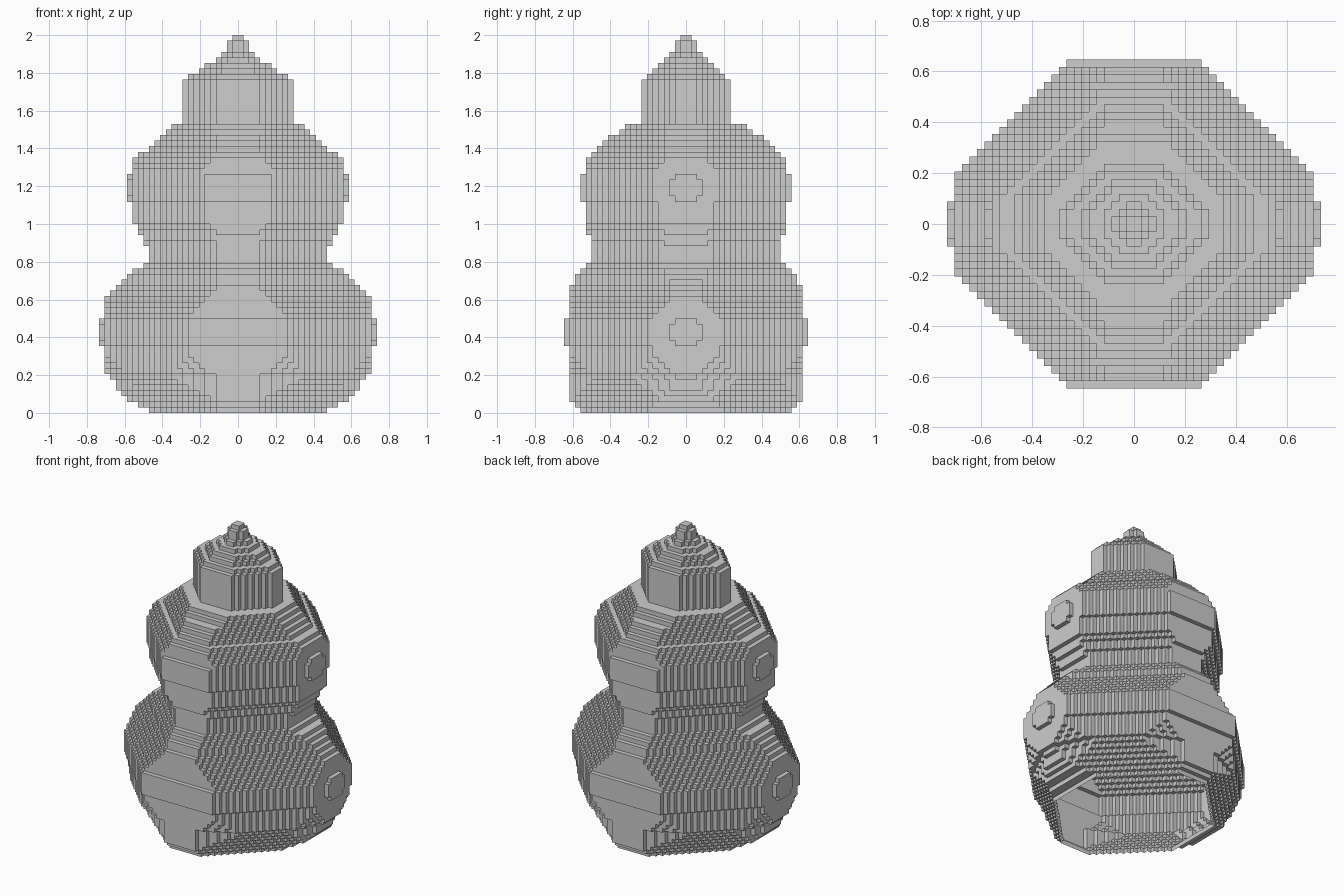
import bpy
import bmesh

# Remove the default cube
cube = bpy.data.objects.get("Cube")
if cube:
    bpy.data.objects.remove(cube, do_unlink=True)

LAYERS = 68
CELL = 2 / LAYERS

# Stepped profile in cells: layer, half width, half depth, diagonal reach
PROFILE = [
    (0, 16, 19, 23), (2, 20, 21, 25), (4, 22, 21, 27), (6, 23, 21, 29),
    (7, 24, 21, 30), (11, 24, 21, 30), (12, 25, 22, 31), (16, 25, 22, 31),
    (17, 24, 21, 30), (20, 24, 21, 27), (22, 22, 21, 25), (24, 20, 20, 24),
    (27, 16, 17, 21), (29, 16, 17, 21), (30, 17, 17, 21), (33, 18, 18, 23),
    (34, 19, 18, 24), (37, 19, 18, 24), (38, 20, 19, 25), (42, 20, 19, 25),
    (43, 19, 18, 25), (45, 19, 18, 23), (49, 14, 14, 18), (51, 12, 11, 16),
    (52, 10, 8, 12), (59, 10, 8, 12), (62, 6, 5, 8), (63, 4, 4, 6),
    (64, 3, 3, 4), (65, 2, 2, 3), (66, 2, 2, 3), (67, 1, 1, 2),
]

# Parts as ranges of layers
PARTS = {
    "lower_bulb": (0, 29),
    "upper_bulb": (29, 52),
    "neck": (52, 63),
    "tip": (63, LAYERS),
}
BULGE_CENTRES = (14, 40)


def section(layer):
    """Half width, half depth and diagonal reach of one layer."""
    for low, high in zip(PROFILE, PROFILE[1:]):
        if low[0] <= layer <= high[0]:
            t = (layer - low[0]) / (high[0] - low[0])
            return [round(p + (q - p) * t) for p, q in zip(low[1:], high[1:])]


def layer_cells(layer):
    """Cells of one layer: a rectangle with its corners cut diagonally."""
    width, depth, reach = section(layer)
    # The flat sides narrow towards the foot, with steeper second cuts
    trim = max(0, 4 - abs(layer - 6))
    step = min(abs(layer - centre) for centre in BULGE_CENTRES)
    cells = set()
    for i in range(width):
        for j in range(depth):
            x, y = i + 1, j + 1
            if x + y > reach:
                continue
            if trim and (2 * x + y > reach + width - trim
                         or x + 2 * y > reach + depth - trim):
                continue
            # Small diamond boss on the side of each bulge
            if x == width and step <= 2 and y > 4 - max(1, step):
                continue
            for cx in (i, -x):
                for cy in (j, -y):
                    cells.add((cx, cy, layer))
    return cells


solid = set()
for layer in range(LAYERS):
    solid |= layer_cells(layer)

# Cell faces, wound so that the normals point outwards
SIDES = {
    (1, 0, 0): ((1, 0, 0), (1, 1, 0), (1, 1, 1), (1, 0, 1)),
    (-1, 0, 0): ((0, 0, 0), (0, 0, 1), (0, 1, 1), (0, 1, 0)),
    (0, 1, 0): ((0, 1, 0), (0, 1, 1), (1, 1, 1), (1, 1, 0)),
    (0, -1, 0): ((0, 0, 0), (1, 0, 0), (1, 0, 1), (0, 0, 1)),
    (0, 0, 1): ((0, 0, 1), (1, 0, 1), (1, 1, 1), (0, 1, 1)),
    (0, 0, -1): ((0, 0, 0), (0, 1, 0), (1, 1, 0), (1, 0, 0)),
}


def shift(cell, step):
    return tuple(c + s for c, s in zip(cell, step))


def build_part(name, first, last, material):
    """Skin the cells of a range of layers, leaving the base open."""
    bm = bmesh.new()
    verts = {}

    def vertex(corner):
        if corner not in verts:
            verts[corner] = bm.verts.new([c * CELL for c in corner])
        return verts[corner]

    for cell in sorted(c for c in solid if first <= c[2] < last):
        for direction, corners in SIDES.items():
            neighbour = shift(cell, direction)
            if neighbour in solid or neighbour[2] < 0:
                continue
            bm.faces.new([vertex(shift(cell, corner)) for corner in corners])

    mesh = bpy.data.meshes.new(name)
    bm.to_mesh(mesh)
    bm.free()
    mesh.materials.append(material)
    bpy.context.collection.objects.link(bpy.data.objects.new(name, mesh))


# One plain grey
grey = bpy.data.materials.new("mid_grey")
grey.use_nodes = True
colour = (0.61, 0.61, 0.61, 1)
grey.diffuse_color = colour
grey.node_tree.nodes["Principled BSDF"].inputs["Base Color"].default_value = colour

for part, (first, last) in PARTS.items():
    build_part(part, first, last, grey)
